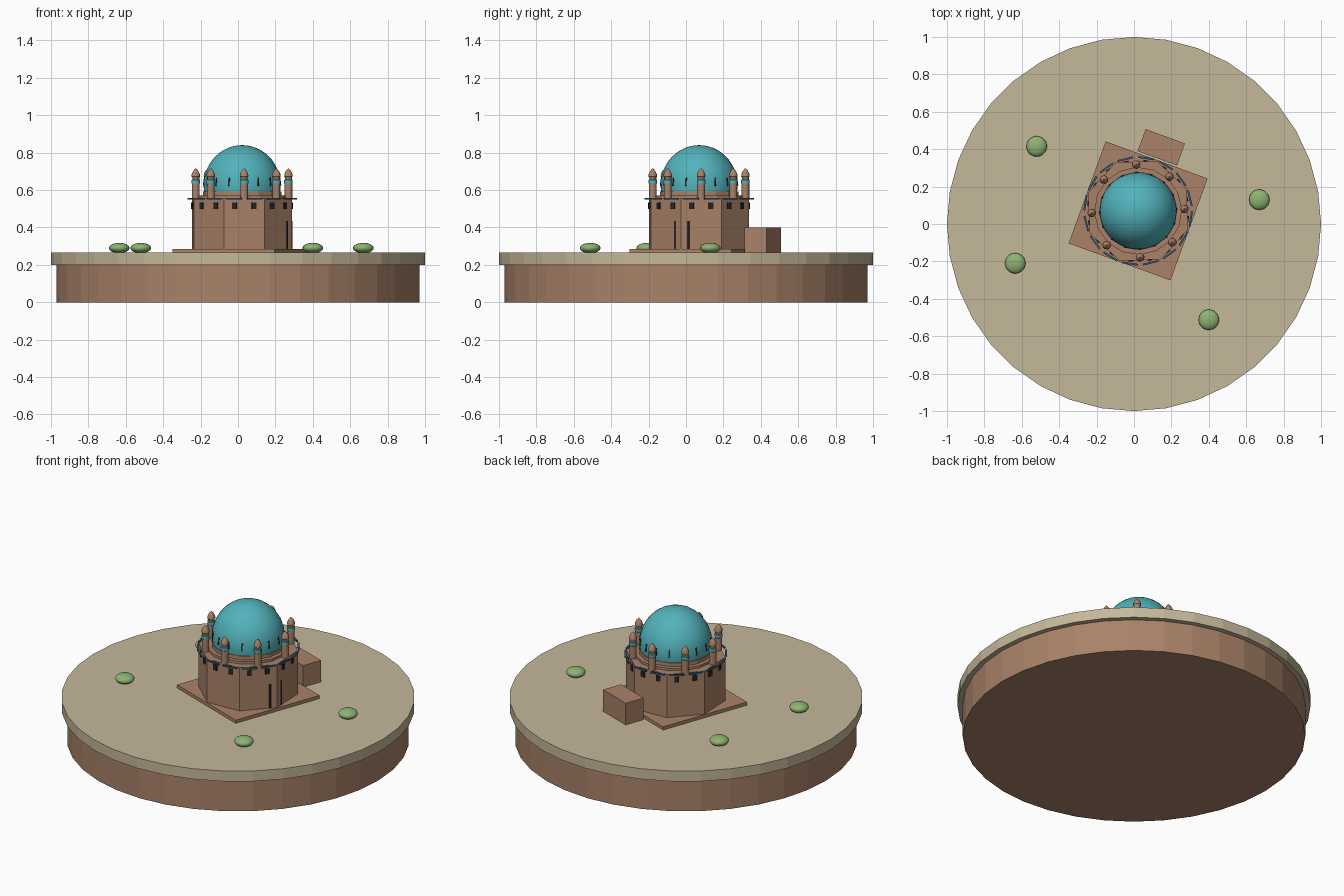
import bpy, bmesh, math
from mathutils import Matrix, Vector

old = bpy.data.objects.get("Cube")
if old:
    bpy.data.objects.remove(old, do_unlink=True)


def material(name, rgb):
    m = bpy.data.materials.new(name)
    m.use_nodes = True
    m.diffuse_color = (*rgb, 1)
    m.node_tree.nodes["Principled BSDF"].inputs["Base Color"].default_value = (*rgb, 1)
    return m


SAND = material("sand", (0.56, 0.475, 0.32))
CLAY = material("clay brick", (0.40, 0.225, 0.14))
TEAL = material("turquoise tile", (0.085, 0.45, 0.50))
BLUE = material("dark blue tile", (0.03, 0.12, 0.25))
DARK = material("dark opening", (0.02, 0.018, 0.02))
LEAF = material("leaf green", (0.27, 0.45, 0.17))

# Everything on the plinth shares one turned frame
SITE = Matrix.Translation((0.022, 0.07, 0)) @ Matrix.Rotation(math.radians(-20), 4, "Z")
GROUND = 0.265
ROOF = 0.555


def finish(name, bm, mats, smooth=False, frame=Matrix()):
    bmesh.ops.recalc_face_normals(bm, faces=bm.faces)
    mesh = bpy.data.meshes.new(name)
    bm.to_mesh(mesh)
    bm.free()
    for m in mats:
        mesh.materials.append(m)
    ob = bpy.data.objects.new(name, mesh)
    ob.matrix_world = frame
    bpy.context.collection.objects.link(ob)
    if smooth:
        bpy.ops.object.select_all(action="DESELECT")
        ob.select_set(True)
        bpy.context.view_layer.objects.active = ob
        bpy.ops.object.shade_smooth_by_angle(angle=math.radians(40))
    return ob


def lathe(bm, profile, sides, origin=(0, 0, 0)):
    """Closed solid of revolution from (radius, height) pairs."""
    rings = []
    for r, z in profile:
        ring = []
        for i in range(sides):
            a = math.tau * i / sides
            ring.append(bm.verts.new(Vector(origin) + Vector((r * math.cos(a), r * math.sin(a), z))))
        rings.append(ring)
    for low, high in zip(rings, rings[1:]):
        for i in range(sides):
            j = (i + 1) % sides
            bm.faces.new((low[i], low[j], high[j], high[i]))
    bm.faces.new(rings[0][::-1])
    bm.faces.new(rings[-1])


def turned(name, profile, sides, mat, smooth=False, frame=Matrix()):
    bm = bmesh.new()
    lathe(bm, profile, sides)
    return finish(name, bm, [mat], smooth, frame)


def add_box(bm, centre, size, spin=0, tilt=0):
    m = (Matrix.Rotation(spin, 4, "Z") @ Matrix.Translation(centre)
         @ Matrix.Rotation(tilt, 4, "Y") @ Matrix.Diagonal((*size, 1)))
    bmesh.ops.create_cube(bm, size=1, matrix=m)


def box(name, centre, size, mat):
    bm = bmesh.new()
    add_box(bm, centre, size)
    return finish(name, bm, [mat], frame=SITE)


def ring_of_boxes(name, count, offset, centre, size, mat, tilt=0):
    bm = bmesh.new()
    for i in range(count):
        add_box(bm, centre, size, math.tau * i / count + math.radians(offset), tilt)
    return finish(name, bm, [mat], frame=SITE)


# Round ground
turned("earth_base", [(0.97, 0), (0.97, 0.2)], 36, CLAY)
turned("sand_top", [(1, 0.2), (1, GROUND)], 36, SAND)

# Plinth, octagonal hall, annex and doorway
box("plinth", (0, 0, 0.275), (0.58, 0.58, 0.02), CLAY)
turned("octagonal_hall", [(0.285, 0.28), (0.285, ROOF)], 8, CLAY, frame=SITE)
box("annex", (0, 0.362, 0.3325), (0.224, 0.125, 0.135), CLAY)
box("doorway", (0.242, 0, 0.36), (0.06, 0.085, 0.15), DARK)

# Small windows and tiled cornice strips, two per wall
ring_of_boxes("upper_windows", 16, 11.25, (0.266, 0, 0.517), (0.016, 0.026, 0.034), DARK)
ring_of_boxes("cornice_tiles", 16, 11.25, (0.285, 0, 0.554), (0.01, 0.085, 0.009), BLUE)

# Stepped drum under the dome
turned("drum", [(0.235, ROOF), (0.235, 0.57), (0.21, 0.57), (0.21, 0.592)], 16, CLAY, frame=SITE)

# Dome, an upright half ellipsoid with a slightly tucked foot
dome = []
for k in range(15):
    a = math.radians(-10 + 99 * k / 14)
    dome.append((0.206 * math.cos(a), 0.625 + 0.215 * math.sin(a)))
turned("dome", dome, 32, TEAL, True, SITE)
ring_of_boxes("dome_slits", 16, 0, (0.201, 0, 0.645), (0.012, 0.008, 0.045), DARK, math.radians(-8))

# Eight corner turrets with a tiled band and a pointed cap
turret = [(0.021, ROOF), (0.021, 0.634), (0.023, 0.636), (0.023, 0.654), (0.019, 0.656),
          (0.019, 0.667), (0.023, 0.672), (0.022, 0.686), (0.014, 0.702), (0.002, 0.716)]
bm = bmesh.new()
for i in range(8):
    a = math.tau * (i + 0.5) / 8
    lathe(bm, turret, 12, (0.248 * math.cos(a), 0.248 * math.sin(a), 0))
for f in bm.faces:
    f.material_index = int(0.633 < f.calc_center_median().z < 0.655)
finish("turrets", bm, [CLAY, TEAL], True, SITE)

# Low bushes
for n, (x, y) in enumerate([(-0.52, 0.415), (0.67, 0.13), (0.4, -0.512), (-0.635, -0.21)]):
    bm = bmesh.new()
    bmesh.ops.create_uvsphere(bm, u_segments=20, v_segments=12, radius=1,
                              matrix=Matrix.Translation((x, y, 0.29)) @ Matrix.Diagonal((0.055, 0.055, 0.028, 1)))
    finish(f"bush_{n + 1}", bm, [LEAF], True)
